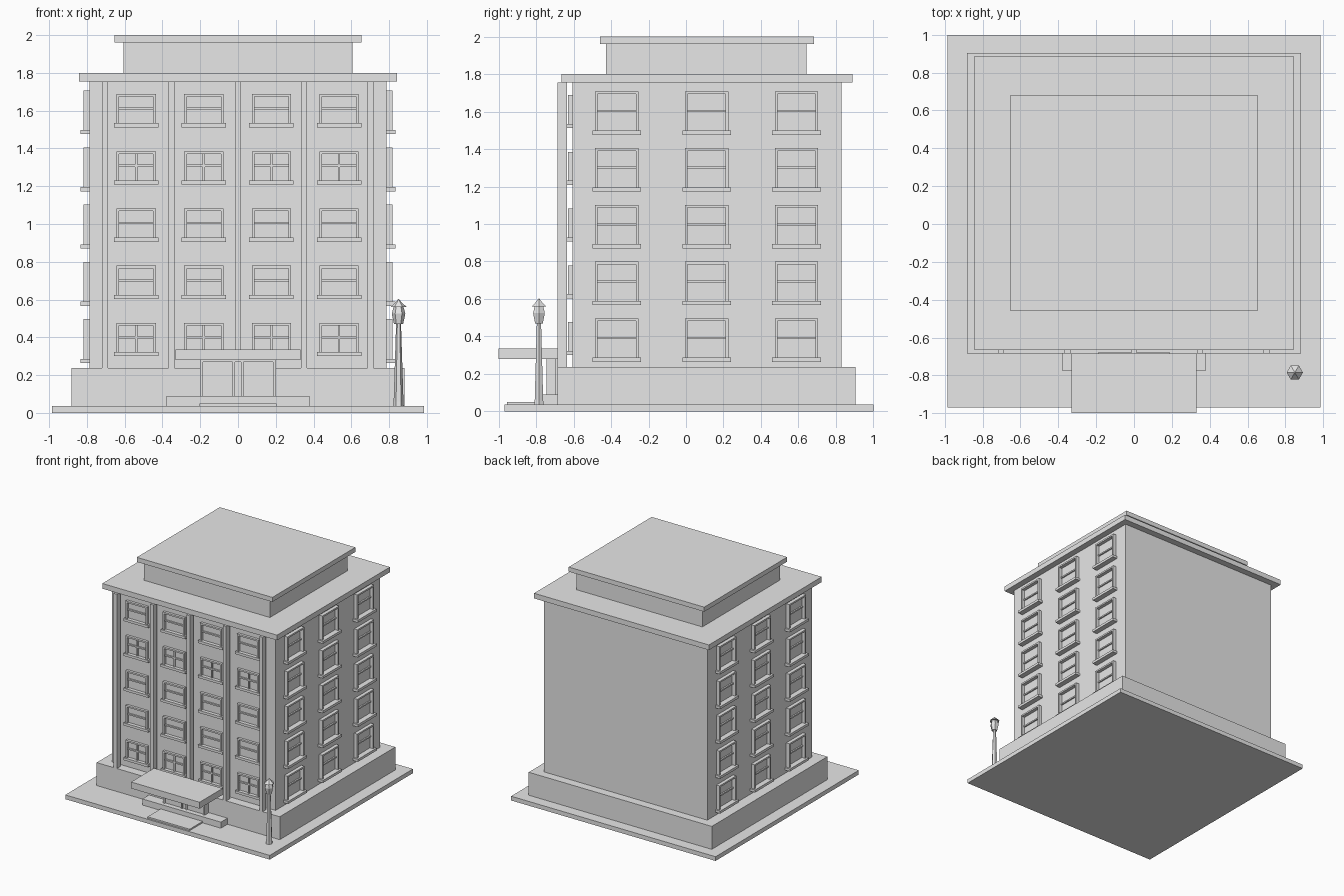
import bpy
import bmesh
import math
from mathutils import Matrix, Vector

cube = bpy.data.objects.get("Cube")
if cube:
    bpy.data.objects.remove(cube, do_unlink=True)

stone = bpy.data.materials.new("plain_grey")
stone.use_nodes = True
GREY = (0.8, 0.8, 0.8, 1)
stone.diffuse_color = GREY
stone.node_tree.nodes["Principled BSDF"].inputs["Base Color"].default_value = GREY


def finish(name, bm):
    mesh = bpy.data.meshes.new(name)
    bmesh.ops.recalc_face_normals(bm, faces=bm.faces[:])
    bm.to_mesh(mesh)
    bm.free()
    mesh.materials.append(stone)
    obj = bpy.data.objects.new(name, mesh)
    bpy.context.collection.objects.link(obj)
    return obj


def add_box(bm, x, y, z, frame=Matrix()):
    size = Vector((x[1] - x[0], y[1] - y[0], z[1] - z[0]))
    centre = Vector((sum(x), sum(y), sum(z))) / 2
    place = frame @ Matrix.Translation(centre) @ Matrix.Diagonal(size).to_4x4()
    bmesh.ops.create_cube(bm, size=1, matrix=place)


def box(name, x, y, z):
    bm = bmesh.new()
    add_box(bm, x, y, z)
    return finish(name, bm)


def mirrored(half):
    return (-half, half)


# Main masses
box("ground_slab", mirrored(0.985), (-0.97, 1), (0, 0.037))
box("plinth", mirrored(0.882), (-0.685, 0.905), (0.037, 0.237))
box("main_block", mirrored(0.787), (-0.607, 0.83), (0.237, 1.755))
box("roof_slab", mirrored(0.842), (-0.665, 0.888), (1.755, 1.8))
box("penthouse", mirrored(0.607), (-0.427, 0.642), (1.8, 1.96))
box("penthouse_roof", mirrored(0.653), (-0.46, 0.682), (1.96, 2))

# Slim columns standing clear of the front wall
for i in range(5):
    x = -0.703 + i * 0.351
    box(f"front_column_{i + 1}", (x - 0.016, x + 0.016), (-0.685, -0.636), (0.237, 1.755))


def window(name, frame, width, height, frame_depth, sill_depth, cross):
    """Local x runs along the wall, -y points outward, z = 0 is the sill's underside."""
    bm = bmesh.new()
    half, trim, sill = width / 2, 0.014, 0.022
    back = 0.004
    add_box(bm, mirrored(half + 0.014), (-sill_depth, back), (0, sill), frame)
    for side in (-1, 1):
        edge = sorted((side * half, side * (half - trim)))
        add_box(bm, edge, (-frame_depth, back), (sill, height), frame)
    add_box(bm, mirrored(half - trim), (-frame_depth, back), (height - trim, height), frame)
    middle = (sill + height) / 2
    add_box(bm, mirrored(half - trim), (-0.012, back), (middle - 0.006, middle + 0.006), frame)
    if cross:
        for z in ((sill, middle - 0.006), (middle + 0.006, height - trim)):
            add_box(bm, mirrored(0.006), (-0.012, back), z, frame)
    finish(name, bm)


# Windows on the front and both sides
for floor in range(5):
    lift = floor * 0.303
    for col in range(4):
        place = Matrix.Translation((-0.539 + col * 0.358, -0.607, 0.3 + lift))
        window(f"front_window_{floor + 1}_{col + 1}", place, 0.208, 0.176,
               0.022, 0.03, floor in (0, 3))
    for side, label in ((-1, "right"), (1, "left")):
        turn = Matrix.Rotation(side * math.pi / 2, 4, "Z")
        for col in range(3):
            place = Matrix.Translation((side * 0.787, -0.37 + col * 0.48, 0.264 + lift)) @ turn
            window(f"{label}_window_{floor + 1}_{col + 1}", place, 0.232, 0.232,
                   0.03, 0.046, False)

# Entrance with steps, double door and canopy
box("entrance_platform", mirrored(0.378), (-0.776, -0.68), (0.037, 0.09))
box("entrance_step", mirrored(0.203), (-0.955, -0.776), (0.037, 0.05))
box("entrance_canopy", mirrored(0.33), (-1, -0.685), (0.28, 0.336))
box("door_panels", mirrored(0.19), (-0.733, -0.68), (0.09, 0.278))
bm = bmesh.new()
for x in ((-0.2, -0.184), (-0.028, -0.016), (0.016, 0.028), (0.184, 0.2)):
    add_box(bm, x, (-0.745, -0.695), (0.09, 0.28))
add_box(bm, mirrored(0.184), (-0.745, -0.695), (0.27, 0.28))
finish("door_frame", bm)


def hex_turning(name, x, y, profile):
    """Six-sided turned solid from (radius, height) pairs."""
    bm = bmesh.new()
    rings = []
    for r, z in profile:
        rings.append([bm.verts.new((x + r * math.cos(k * math.pi / 3),
                                    y + r * math.sin(k * math.pi / 3), z)) for k in range(6)])
    for low, high in zip(rings, rings[1:]):
        for k in range(6):
            n = (k + 1) % 6
            bm.faces.new((low[k], low[n], high[n], high[k]))
    bm.faces.new(rings[0])
    bm.faces.new(rings[-1])
    finish(name, bm)


# Street lamp
LAMP = (0.85, -0.785)
hex_turning("lamp_post", *LAMP, [(0.028, 0.037), (0.026, 0.06), (0.013, 0.475)])
hex_turning("lamp_lantern", *LAMP, [(0.024, 0.47), (0.036, 0.525), (0.026, 0.562)])
hex_turning("lamp_cap", *LAMP, [(0.043, 0.56), (0.014, 0.588), (0.002, 0.602)])
